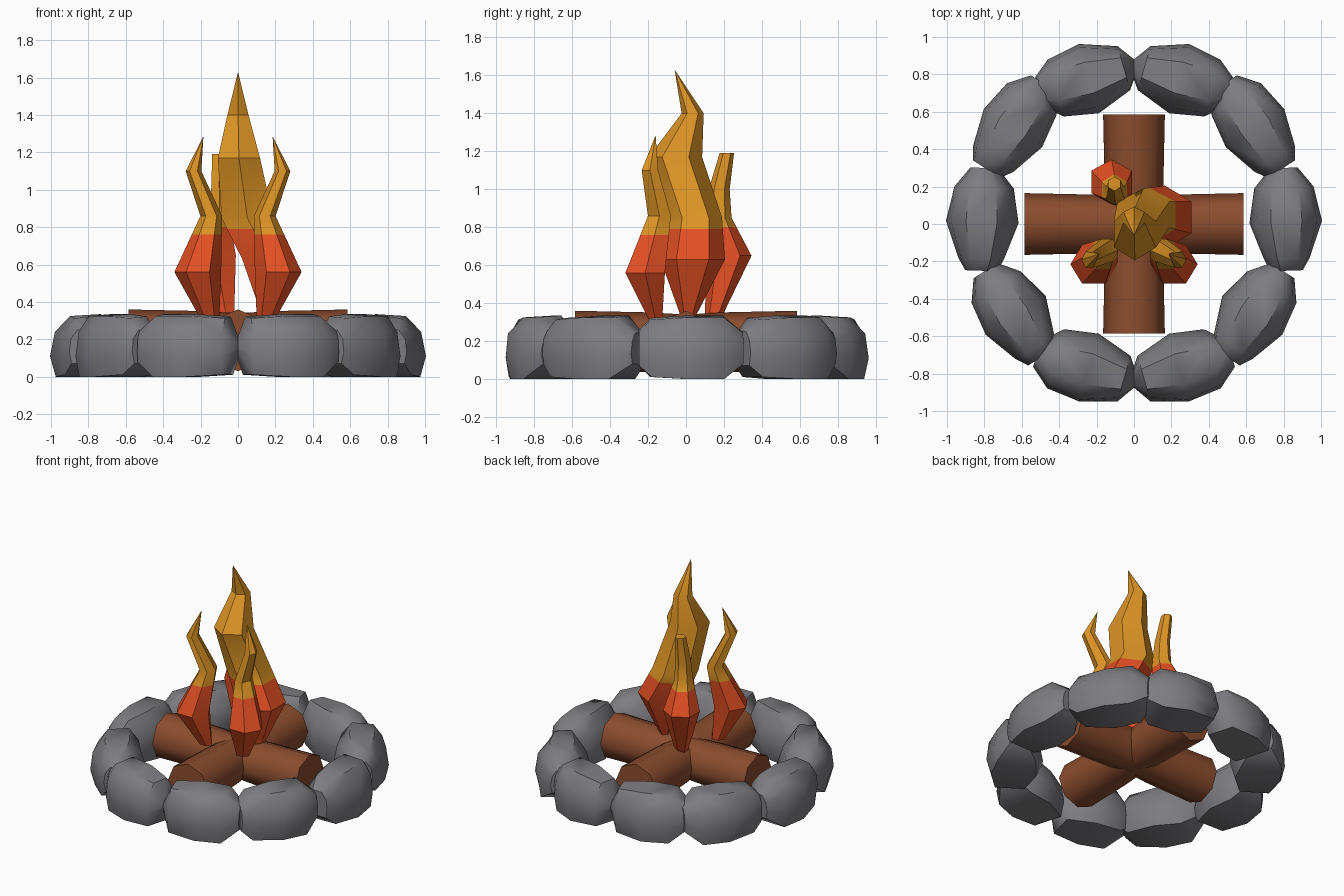
import bpy, bmesh, math, random
from mathutils import Vector, Matrix

if "Cube" in bpy.data.objects:
    bpy.data.objects.remove(bpy.data.objects["Cube"])

random.seed(4)


def material(name, rgb):
    m = bpy.data.materials.new(name)
    m.diffuse_color = (*rgb, 1)
    m.use_nodes = True
    m.node_tree.nodes["Principled BSDF"].inputs["Base Color"].default_value = m.diffuse_color
    return m


STONE = material("stone grey", (0.205, 0.205, 0.22))
WOOD = material("log brown", (0.26, 0.073, 0.027))
RED = material("flame red orange", (0.78, 0.08, 0.017))
GOLD = material("flame gold", (0.73, 0.30, 0.018))


def loft(bm, rings):
    """Skin equal-length rings of points and cap both ends."""
    vs = [[bm.verts.new(p) for p in ring] for ring in rings]
    n = len(vs[0])
    for a, b in zip(vs, vs[1:]):
        for i in range(n):
            j = (i + 1) % n
            bm.faces.new((a[i], a[j], b[j], b[i]))
    bm.faces.new(vs[0])
    bm.faces.new(vs[-1])


def finish(bm, name, mats, angle):
    bmesh.ops.remove_doubles(bm, verts=bm.verts[:], dist=0.0005)
    bmesh.ops.recalc_face_normals(bm, faces=bm.faces[:])
    me = bpy.data.meshes.new(name)
    bm.to_mesh(me)
    bm.free()
    for m in mats:
        me.materials.append(m)
    for p in me.polygons:
        p.use_smooth = True
    me.set_sharp_from_angle(angle=math.radians(angle))
    ob = bpy.data.objects.new(name, me)
    bpy.context.collection.objects.link(ob)
    return ob


# Ring of stones: flat-bottomed section lofted along the tangent, right half mirrored
SECTION = [(.16, 0), (.19, .11), (.165, .24), (.09, .325),
           (-.08, .335), (-.16, .25), (-.19, .12), (-.15, 0)]
# position along, width scale, height scale
STATIONS = [(-1, .16, .14), (-.76, .66, .93), (-.05, 1, 1), (.62, .85, 1), (1, .38, .5)]


def stone(name, x, y, angle, flip, blunt):
    bm = bmesh.new()
    place = Matrix.Translation((x, y, 0)) @ Matrix.Rotation(math.radians(angle), 4, 'Z')
    rings = []
    for t, w, h in STATIONS:
        if blunt and t == -1:
            w, h = .45, .55
        ring = []
        for r, z in SECTION:
            k = 1 + random.uniform(-.04, .04)
            ring.append(place @ Vector((r * w * k, t * flip * .275, .16 + (z - .16) * h)))
        rings.append(ring)
    loft(bm, rings)
    ob = finish(bm, name, [STONE], 45)
    mod = ob.modifiers.new("other side", 'MIRROR')
    mod.use_mirror_merge = False


stone("side_stones", .81, .025, 2, 1, True)
stone("back_side_stones", .64, .525, 33, 1, True)
stone("front_side_stones", .645, -.48, -33, 1, True)
stone("back_stones", .255, .775, 74, -1, False)
stone("front_stones", .255, -.77, -74, 1, False)


# Crossed logs, slightly waisted in the middle
def log(name, turn):
    bm = bmesh.new()
    rot = Matrix.Rotation(math.radians(turn), 4, 'Z')
    rings = []
    for x, s in ((-.585, 1), (-.2, .95), (0, .88), (.2, .95), (.585, 1)):
        rings.append([rot @ Vector((x, .165 * s * math.cos(math.tau * i / 8),
                                    .195 + .165 * s * math.sin(math.tau * i / 8)))
                      for i in range(8)])
    loft(bm, rings)
    finish(bm, name, [WOOD], 50)


log("log_across", 0)
log("log_lengthwise", 90)


# Flames: six-sided wavering tongues, red below the split height and gold above
def flame(name, rings, split, phase=0):
    bm = bmesh.new()
    loft(bm, [[(x + rx * math.cos(math.tau * i / 6 + phase),
                y + ry * math.sin(math.tau * i / 6 + phase), z) for i in range(6)]
              for x, y, z, rx, ry in rings])
    bmesh.ops.remove_doubles(bm, verts=bm.verts[:], dist=0.0005)
    bmesh.ops.bisect_plane(bm, geom=bm.verts[:] + bm.edges[:] + bm.faces[:],
                           plane_co=(0, 0, split), plane_no=(0, 0, 1))
    for f in bm.faces:
        f.material_index = int(f.calc_center_median().z > split)
    return finish(bm, name, [RED, GOLD], 35)


flame("centre_flame", [(.16, .01, .31, .03, .03), (.165, .035, .63, .165, .17),
                       (.05, .05, .85, .16, .14), (.005, -.055, 1.17, .13, .14),
                       (0, .035, 1.4, .065, .058), (0, -.06, 1.63, 0, 0)], .79, math.pi / 6)

side = flame("front_flames", [(.15, -.16, .31, .05, .04), (.215, -.215, .56, .125, .12),
                              (.143, -.14, .86, .058, .07), (.238, -.19, 1.1, .042, .05),
                              (.185, -.16, 1.285, 0, 0)], .76)
side.modifiers.new("left flame", 'MIRROR').use_mirror_merge = False

flame("back_flame", [(-.06, .14, .31, .045, .04), (-.12, .225, .65, .125, .12),
                     (-.1, .17, .85, .062, .07), (-.1, .175, 1.0, .05, .055),
                     (-.105, .215, 1.19, .038, .038)], .8, math.pi / 6)
